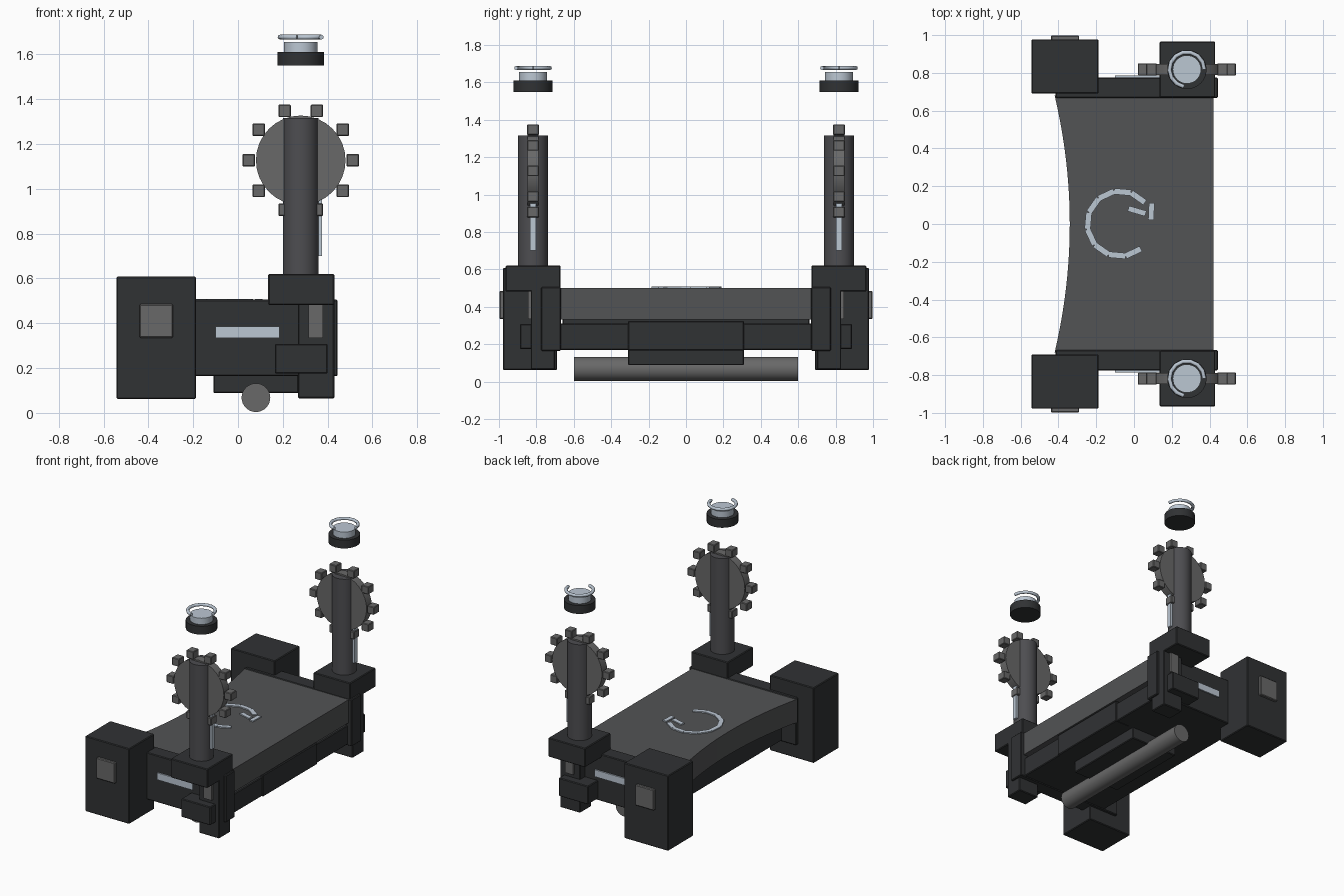
import bpy, bmesh
from math import sin, cos, radians, pi, atan2, hypot
from mathutils import Vector

if "Cube" in bpy.data.objects:
    bpy.data.objects.remove(bpy.data.objects["Cube"])


def material(name, r, g, b):
    m = bpy.data.materials.new(name)
    m.diffuse_color = (r, g, b, 1)
    m.use_nodes = True
    m.node_tree.nodes["Principled BSDF"].inputs["Base Color"].default_value = m.diffuse_color
    return m


DARK = material("dark", 0.03, 0.032, 0.034)
STEEL = material("steel", 0.075, 0.075, 0.082)
DECK = material("deck", 0.085, 0.087, 0.09)
GREY = material("grey", 0.14, 0.14, 0.14)
LIGHT = material("light", 0.5, 0.57, 0.65)


def finish(name, bm, mat, bevel=0.0, smooth=False):
    bmesh.ops.recalc_face_normals(bm, faces=bm.faces)
    me = bpy.data.meshes.new(name)
    bm.to_mesh(me)
    bm.free()
    ob = bpy.data.objects.new(name, me)
    bpy.context.collection.objects.link(ob)
    me.materials.append(mat)
    if bevel:
        mod = ob.modifiers.new("bevel", 'BEVEL')
        mod.width, mod.segments = bevel, 1
    if smooth:
        bpy.ops.object.select_all(action='DESELECT')
        ob.select_set(True)
        bpy.context.view_layer.objects.active = ob
        bpy.ops.object.shade_smooth_by_angle()
    return ob


def add_box(bm, x, y, z):
    vs = bmesh.ops.create_cube(bm, size=1)["verts"]
    for v in vs:
        v.co = Vector([(r[0] + r[1]) / 2 + c * (r[1] - r[0])
                       for r, c in zip((x, y, z), v.co)])
    return vs


def box(name, x, y, z, mat, bevel=0.005):
    bm = bmesh.new()
    add_box(bm, x, y, z)
    return finish(name, bm, mat, bevel)


def cylinder(name, centre, r, depth, mat, axis='Z', n=32, bevel=0.0):
    bm = bmesh.new()
    bmesh.ops.create_cone(bm, cap_ends=True, segments=n, radius1=r, radius2=r, depth=depth)
    for v in bm.verts:
        p = v.co if axis == 'Z' else Vector((v.co.x, v.co.z, v.co.y))
        v.co = p + Vector(centre)
    return finish(name, bm, mat, bevel, True)


def bar(bm, a, b, width, z):
    # straight flat bar between two plan points
    d = hypot(b[0] - a[0], b[1] - a[1]) / 2
    t = atan2(b[1] - a[1], b[0] - a[0])
    mx, my = (a[0] + b[0]) / 2, (a[1] + b[1]) / 2
    for v in add_box(bm, (-d, d), (-width / 2, width / 2), z):
        x, y = v.co.x, v.co.y
        v.co.x = mx + x * cos(t) - y * sin(t)
        v.co.y = my + x * sin(t) + y * cos(t)


def arc(cx, cy, r, start, end, n):
    return [(cx + r * cos(radians(start + (end - start) * i / n)),
             cy + r * sin(radians(start + (end - start) * i / n))) for i in range(n + 1)]


# deck with a concave left edge
bm = bmesh.new()
outline = [(0.42, -0.68), (0.42, 0.68)]
outline += [(-0.34 - 0.08 * (k / 10) ** 2, 0.068 * k) for k in range(10, -11, -1)]
face = bm.faces.new([bm.verts.new((x, y, 0.332)) for x, y in outline])
top = bmesh.ops.extrude_face_region(bm, geom=[face])["geom"]
for v in top:
    if isinstance(v, bmesh.types.BMVert):
        v.co.z = 0.5
finish("deck", bm, DECK)

# under-frame
box("lower_slab", (-0.30, 0.41), (-0.68, 0.68), (0.17, 0.31), DARK)
box("slab_core", (-0.30, 0.36), (-0.66, 0.66), (0.30, 0.34), DARK)
box("front_plate", (0.30, 0.42), (-0.31, 0.31), (0.168, 0.325), DARK)
box("under_block", (-0.11, 0.27), (-0.31, 0.31), (0.088, 0.18), DARK)
cylinder("under_roller", (0.08, 0, 0.068), 0.064, 1.2, GREY, 'Y')

# curved inlay with two small end bars
bm = bmesh.new()
pts = arc(-0.075, 0.002, 0.174, 40, 310, 9)
for a, b in zip(pts, pts[1:]):
    bar(bm, a, b, 0.032, (0.495, 0.508))
bar(bm, (-0.03, 0.082), (0.062, 0.055), 0.03, (0.495, 0.508))
bar(bm, (0.09, 0.022), (0.094, 0.112), 0.03, (0.495, 0.508))
finish("deck_inlay", bm, LIGHT)

for s, side in ((-1, "front"), (1, "back")):
    def ys(a, b):
        return (a, b) if s > 0 else (-b, -a)

    # rail and corner block
    box(side + "_rail", (-0.415, 0.445), ys(0.668, 0.775), (0.165, 0.505), DARK)
    box(side + "_rail_strip", (-0.10, 0.185), ys(0.76, 0.785), (0.335, 0.385), LIGHT, 0)
    box(side + "_corner_block", (-0.542, -0.188), ys(0.69, 0.978), (0.062, 0.608), DARK)
    box(side + "_block_plate", (-0.44, -0.29), ys(0.96, 0.998), (0.335, 0.485), GREY)

    # post base
    box(side + "_leg", (0.268, 0.43), ys(0.70, 0.83), (0.065, 0.50), DARK)
    box(side + "_leg_plate", (0.315, 0.38), ys(0.82, 0.845), (0.335, 0.485), GREY, 0)
    box(side + "_foot_block", (0.165, 0.40), ys(0.76, 0.888), (0.175, 0.308), DARK)
    box(side + "_post_base", (0.135, 0.43), ys(0.67, 0.965), (0.482, 0.62), DARK)

    # post with toothed wheel
    cx, cy, cz = 0.28, 0.818 * s, 1.127
    cylinder(side + "_post", (cx, cy, 0.96), 0.08, 0.71, STEEL)
    box(side + "_post_strip", (0.34, 0.375), (cy - 0.016, cy + 0.016), (0.70, 0.96), LIGHT, 0)
    cylinder(side + "_wheel", (cx, cy, cz), 0.2, 0.06, GREY, 'Y')
    bm = bmesh.new()
    for k in range(10):
        x, z = cx + 0.232 * cos(k * pi / 5), cz + 0.232 * sin(k * pi / 5)
        add_box(bm, (x - 0.028, x + 0.028), (cy - 0.032, cy + 0.032), (z - 0.028, z + 0.028))
    finish(side + "_wheel_teeth", bm, GREY, 0.004)

    # floating cap with open ring
    cylinder(side + "_cap", (cx, cy, 1.58), 0.104, 0.06, DARK)
    cylinder(side + "_cap_disc", (cx, cy, 1.63), 0.075, 0.05, LIGHT)
    curve = bpy.data.curves.new(side + "_cap_ring", 'CURVE')
    curve.dimensions = '3D'
    curve.bevel_depth, curve.bevel_resolution, curve.use_fill_caps = 0.011, 2, True
    pts = arc(cx, cy, 0.092, 0, 260, 10)
    sp = curve.splines.new('POLY')
    sp.points.add(len(pts) - 1)
    for p, (x, y) in zip(sp.points, pts):
        p.co = (x, y, 1.677, 1)
    curve.materials.append(LIGHT)
    bpy.context.collection.objects.link(bpy.data.objects.new(side + "_cap_ring", curve))
